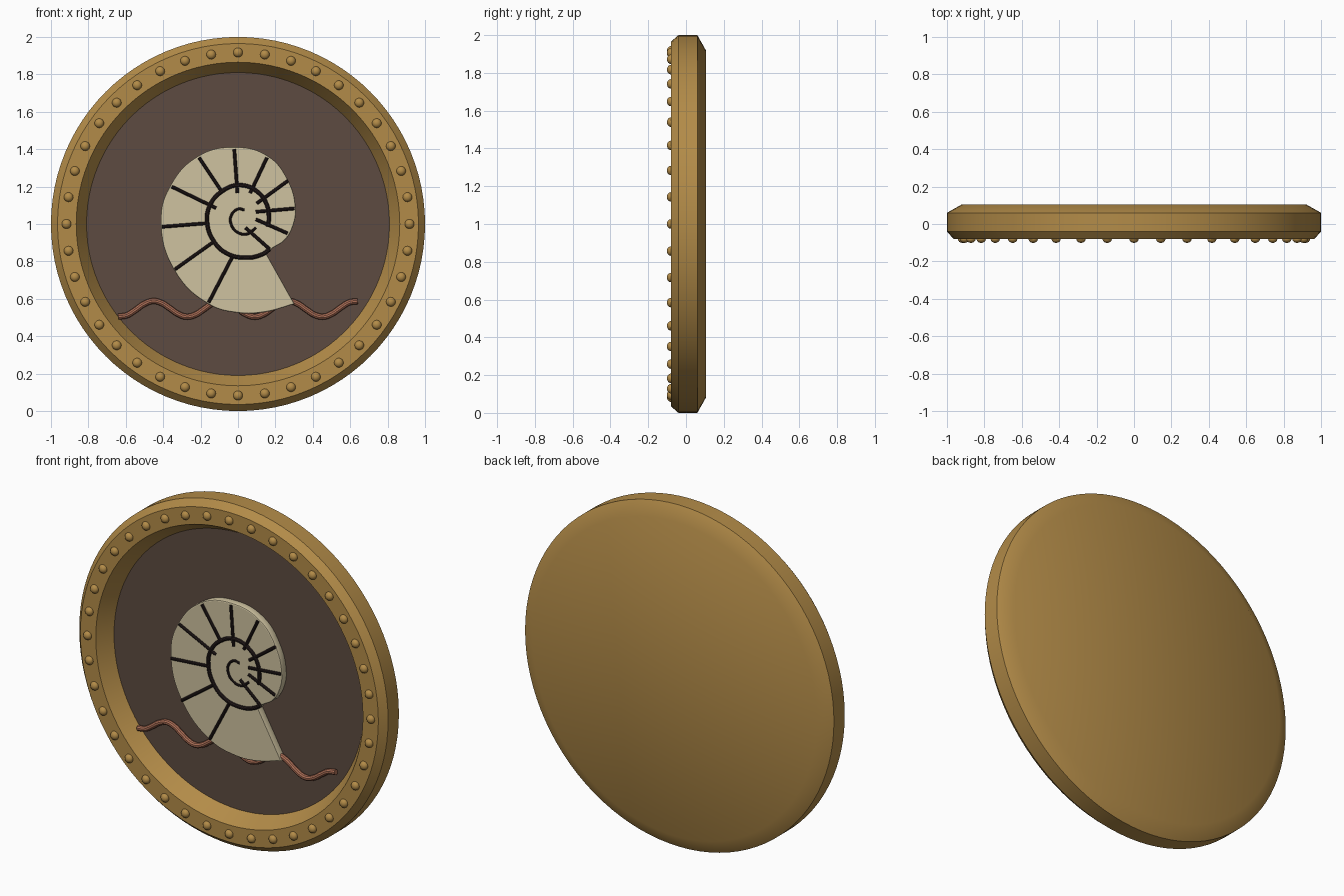
import bpy
import bmesh
from math import sin, cos, pi, radians
from mathutils import Matrix, Vector

if "Cube" in bpy.data.objects:
    bpy.data.objects.remove(bpy.data.objects["Cube"])


def material(name, rgb):
    m = bpy.data.materials.new(name)
    m.use_nodes = True
    m.diffuse_color = (*rgb, 1)
    bsdf = m.node_tree.nodes["Principled BSDF"]
    bsdf.inputs["Base Color"].default_value = (*rgb, 1)
    bsdf.inputs["Roughness"].default_value = 0.6
    return m


bronze = material("bronze", (0.45, 0.26, 0.065))
brown = material("dark brown", (0.11, 0.07, 0.052))
ivory = material("ivory", (0.62, 0.54, 0.35))
ink = material("dark line", (0.02, 0.012, 0.012))
coral = material("coral", (0.42, 0.16, 0.095))


def smooth(obj, angle):
    bpy.ops.object.select_all(action="DESELECT")
    obj.select_set(True)
    bpy.context.view_layer.objects.active = obj
    bpy.ops.object.shade_smooth_by_angle(angle=radians(angle))


def mesh_object(name, bm, mats, angle):
    mesh = bpy.data.meshes.new(name)
    bm.to_mesh(mesh)
    bm.free()
    obj = bpy.data.objects.new(name, mesh)
    bpy.context.collection.objects.link(obj)
    for m in mats:
        mesh.materials.append(m)
    smooth(obj, angle)
    return obj


def curve_object(name, paths, y, mat, depth, extrude=0, outline=False, poly=False):
    """Splines drawn in the x-z plane: raised tubes, or one filled plate."""
    data = bpy.data.curves.new(name, "CURVE")
    data.dimensions = "2D" if outline else "3D"
    data.fill_mode = "BOTH" if outline else "FULL"
    data.bevel_depth = depth
    data.bevel_resolution = 1 if outline else 3
    data.extrude = extrude
    data.offset = -depth if outline else 0
    data.resolution_u = 8
    data.use_fill_caps = True
    for path in paths:
        s = data.splines.new("BEZIER")
        s.bezier_points.add(len(path) - 1)
        for p, (x, z) in zip(s.bezier_points, path):
            p.co = (x, z, 0)
            kind = "VECTOR" if poly else "AUTO"
            p.handle_left_type = p.handle_right_type = kind
        if outline:
            s.use_cyclic_u = True
            for p in (s.bezier_points[0], s.bezier_points[-1]):
                p.handle_left_type = p.handle_right_type = "VECTOR"
    data.materials.append(mat)
    obj = bpy.data.objects.new(name, data)
    obj.location = (0, y, 0)
    obj.rotation_euler = (pi / 2, 0, 0)
    bpy.context.collection.objects.link(obj)
    bpy.ops.object.select_all(action="DESELECT")
    obj.select_set(True)
    bpy.context.view_layer.objects.active = obj
    bpy.ops.object.convert(target="MESH")
    smooth(bpy.context.object, 35)


# Round frame: (radius, y) profile turned about the centre, with a sunken floor
PROFILE = [(0.81, 0.01), (0.865, -0.08), (0.965, -0.08), (1, -0.04),
           (1, 0.06), (0.92, 0.105)]
SIDES = 96
bm = bmesh.new()
rings = []
for r, y in PROFILE:
    rings.append([bm.verts.new((r * cos(2 * pi * i / SIDES), y,
                                1 + r * sin(2 * pi * i / SIDES)))
                  for i in range(SIDES)])
for a, b in zip(rings, rings[1:]):
    for i in range(SIDES):
        j = (i + 1) % SIDES
        bm.faces.new((a[i], a[j], b[j], b[i]))
floor = bm.faces.new(rings[0])
floor.material_index = 1
bm.faces.new(rings[-1])
bmesh.ops.recalc_face_normals(bm, faces=bm.faces)
mesh_object("round_frame", bm, [bronze, brown], 35)

# Domed rivets around the front of the frame
bm = bmesh.new()
RIVETS = 40
for i in range(RIVETS):
    a = 2 * pi * i / RIVETS
    place = Matrix.Translation((0.917 * cos(a), -0.08, 1 + 0.917 * sin(a)))
    flat = Matrix.Diagonal((1, 0.85, 1, 1))
    bmesh.ops.create_uvsphere(bm, u_segments=16, v_segments=10, radius=0.025,
                              matrix=place @ flat)
mesh_object("rivets", bm, [bronze], 60)

# Shell plate: (angle, radius) around the coil centre
CENTRE = Vector((0, 1.02))
SHELL = [(-50, 0.24), (-43, 0.235), (-23, 0.272), (-5, 0.297), (12, 0.315),
         (39, 0.343), (65, 0.379), (93, 0.392), (122, 0.404), (155, 0.407),
         (180, 0.413), (218, 0.433), (251, 0.476), (270, 0.495),
         (286, 0.511), (304, 0.54)]
outline = [CENTRE + r * Vector((cos(radians(a)), sin(radians(a))))
           for a, r in SHELL]
curve_object("shell", [outline], -0.0125, ivory, 0.006, extrude=0.0165,
             outline=True)

# Raised whorl line and the small curl inside it
whorl = [(0.16, 0.985), (0.165, 1.03), (0.155, 1.1), (0.107, 1.17),
         (0.01, 1.208), (-0.085, 1.175), (-0.15, 1.1), (-0.165, 1.01),
         (-0.134, 0.915), (-0.064, 0.845), (0.043, 0.82), (0.13, 0.838),
         (0.17, 0.865)]
curl = [(0.035, 1.075), (0, 1.08), (-0.037, 1.043), (-0.037, 1),
        (-0.005, 0.957), (0.05, 0.947), (0.096, 0.98)]
curve_object("whorl_line", [whorl], -0.036, ink, 0.011)
curve_object("curl_line", [curl], -0.036, ink, 0.007)

# Ribs from the whorl out to the shell edge
RIBS = [((-0.02, 1.4), (-0.003, 1.165)), ((0.155, 1.355), (0.065, 1.165)),
        ((0.268, 1.232), (0.1, 1.11)), ((0.302, 1.083), (0.095, 1.065)),
        ((0.265, 0.95), (0.095, 1.025)), ((0.17, 0.865), (0.04, 0.98)),
        ((-0.208, 1.355), (-0.085, 1.17)), ((-0.355, 1.2), (-0.117, 1.085)),
        ((-0.407, 0.985), (-0.155, 1.005)), ((-0.338, 0.757), (-0.123, 0.91)),
        ((-0.157, 0.58), (-0.027, 0.83))]
curve_object("shell_ribs", RIBS, -0.036, ink, 0.009, poly=True)

# Wavy strand lying on the floor behind the shell
STEPS = 28
wave = []
for i in range(STEPS + 1):
    x = -0.64 + 1.28 * i / STEPS
    wave.append((x, 0.546 + 0.042 * cos(2 * pi * (x + 0.45) / 0.36)))
curve_object("wave_strand", [wave], -0.008, coral, 0.016)
